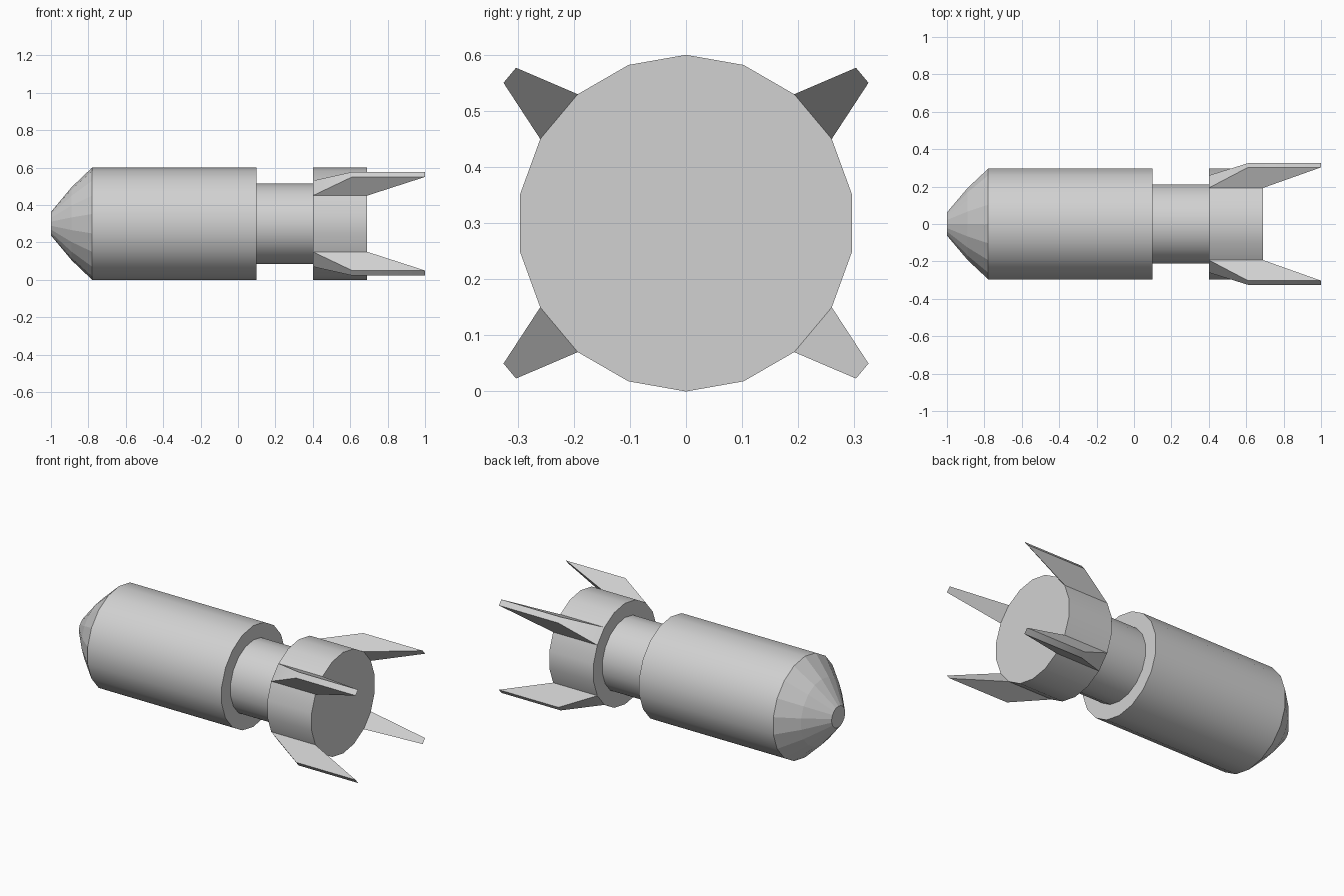
import bpy
import bmesh
from math import sin, cos, radians, pi
from mathutils import Vector

cube = bpy.data.objects.get("Cube")
if cube:
    bpy.data.objects.remove(cube, do_unlink=True)

SIDES = 18
RADIUS = 0.3
NECK = 0.215
AXIS_Z = 0.3

grey = bpy.data.materials.new("light grey metal")
grey.use_nodes = True
colour = (0.64, 0.64, 0.64, 1)
grey.diffuse_color = colour
grey.node_tree.nodes["Principled BSDF"].inputs["Base Color"].default_value = colour


def lathe(profile, front_cap=False, rear_cap=False):
    """Revolve (x, radius) points about the long axis."""
    bm = bmesh.new()
    rings = []
    for x, r in profile:
        angles = [pi / 2 + 2 * pi * i / SIDES for i in range(SIDES)]
        rings.append([bm.verts.new((x, r * cos(a), r * sin(a))) for a in angles])
    for a, b in zip(rings, rings[1:]):
        for i in range(SIDES):
            j = (i + 1) % SIDES
            bm.faces.new((a[i], a[j], b[j], b[i]))
    if front_cap:
        bm.faces.new(rings[0][::-1])
    if rear_cap:
        bm.faces.new(rings[-1])
    bm.normal_update()
    return bm


def finish(bm, name, smooth):
    bmesh.ops.translate(bm, verts=bm.verts, vec=(0, 0, AXIS_Z))
    mesh = bpy.data.meshes.new(name)
    bm.to_mesh(mesh)
    bm.free()
    mesh.materials.append(grey)
    obj = bpy.data.objects.new(name, mesh)
    bpy.context.collection.objects.link(obj)
    if smooth:
        bpy.ops.object.select_all(action='DESELECT')
        obj.select_set(True)
        bpy.context.view_layer.objects.active = obj
        bpy.ops.object.shade_smooth_by_angle(angle=radians(30))


# Faceted nose with a blunt tip
finish(lathe([(-1, 0.063), (-0.89, 0.195), (-0.78, RADIUS)], front_cap=True),
       "nose", False)

# Main body with its rear shoulder, then the narrow neck
finish(lathe([(-0.78, RADIUS), (0.1, RADIUS), (0.1, NECK)]), "body", True)
finish(lathe([(0.1, NECK), (0.4, NECK)]), "neck", True)

# Tail drum, with four swept fins drawn out of its diagonal facets
tail = lathe([(0.4, NECK), (0.4, RADIUS), (0.69, RADIUS)], rear_cap=True)
facets = [f for f in tail.faces
          if abs(abs(f.normal.y) - cos(radians(40))) < 0.01
          and abs(f.normal.x) < 0.01]
tips = bmesh.ops.extrude_discrete_faces(tail, faces=facets)["faces"]
for tip in tips:
    centre = tip.calc_center_median()
    out = Vector((0, centre.y, centre.z)).normalized()
    side = Vector((1, 0, 0)).cross(out)
    for v in tip.verts:
        x = 0.61 if v.co.x < centre.x else 1.0
        v.co = out * 0.41 + side * (v.co.dot(side) * 0.335)
        v.co.x = x
finish(tail, "tail_with_fins", True)
